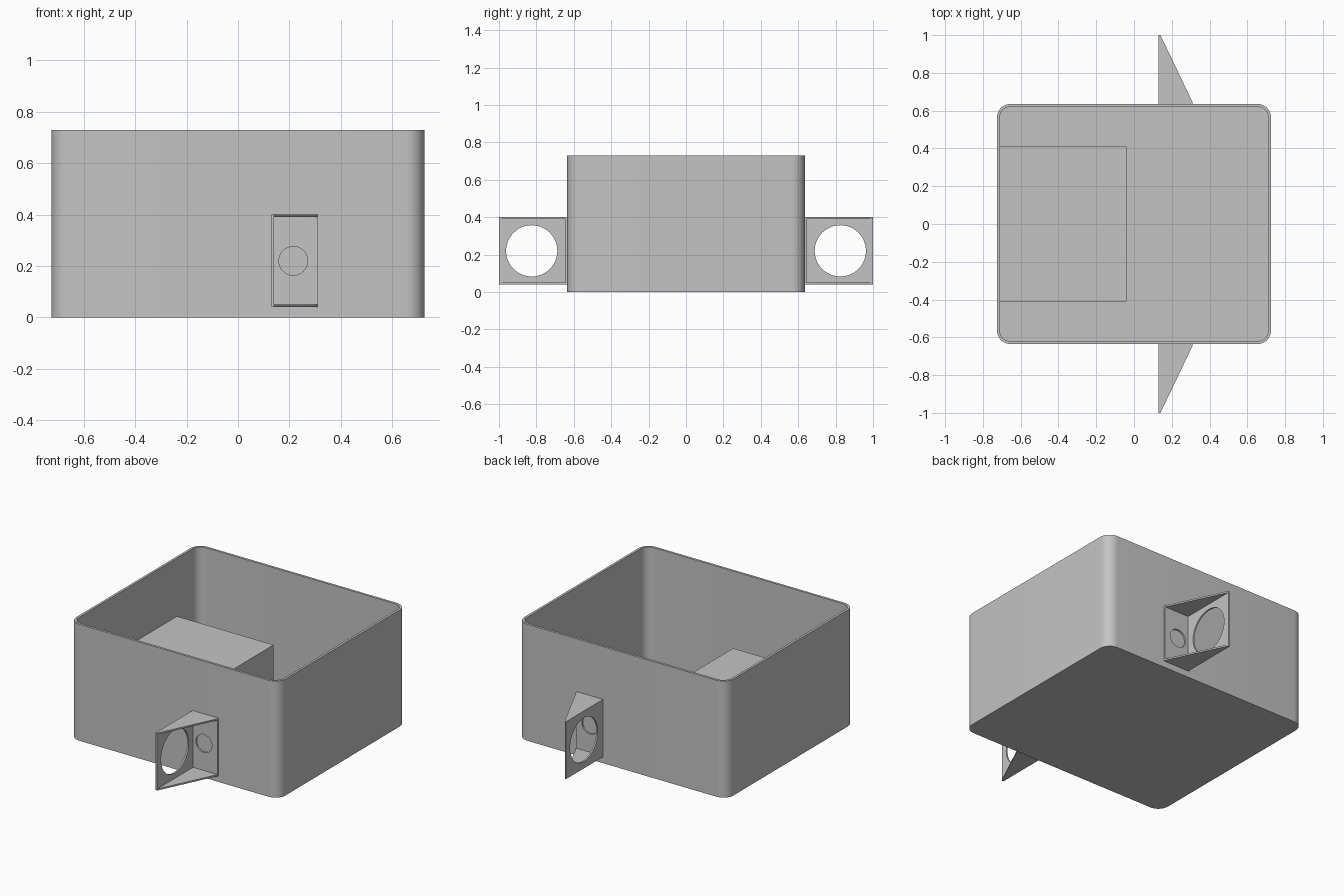
import bpy, bmesh
from math import sin, cos, pi, radians

cube = bpy.data.objects.get("Cube")
if cube:
    bpy.data.objects.remove(cube, do_unlink=True)

WALL, SHEET = 0.015, 0.01

grey = bpy.data.materials.new("plain grey")
grey.use_nodes = True
grey.diffuse_color = (0.55, 0.55, 0.55, 1)
grey.node_tree.nodes["Principled BSDF"].inputs["Base Color"].default_value = grey.diffuse_color


def finish(obj):
    obj.data.materials.clear()
    obj.data.materials.append(grey)
    bpy.ops.object.select_all(action="DESELECT")
    obj.select_set(True)
    bpy.context.view_layer.objects.active = obj
    bpy.ops.object.shade_smooth_by_angle(angle=radians(30))


def rectangle(u0, u1, v0, v1):
    return [(u0, v0), (u1, v0), (u1, v1), (u0, v1)]


def circle(u, v, r, n=48):
    return [(u + r * cos(2 * pi * i / n), v + r * sin(2 * pi * i / n)) for i in range(n)]


def rounded_rectangle(hx, hy, r, n=10):
    pts = []
    for k, (sx, sy) in enumerate([(1, 1), (-1, 1), (-1, -1), (1, -1)]):
        for i in range(n + 1):
            a = (k + i / n) * pi / 2
            pts.append((sx * (hx - r) + r * cos(a), sy * (hy - r) + r * sin(a)))
    return pts


def sheet(name, outlines, w0, w1, place):
    """Extrude flat outlines (inner ones are holes) and map (u, v, w) to space."""
    curve = bpy.data.curves.new(name, "CURVE")
    curve.dimensions, curve.fill_mode = "2D", "BOTH"
    curve.extrude = (w1 - w0) / 2
    for pts in outlines:
        spline = curve.splines.new("POLY")
        spline.points.add(len(pts) - 1)
        for p, (u, v) in zip(spline.points, pts):
            p.co = (u, v, 0, 1)
        spline.use_cyclic_u = True
    obj = bpy.data.objects.new(name, curve)
    bpy.context.collection.objects.link(obj)
    bpy.ops.object.select_all(action="DESELECT")
    obj.select_set(True)
    bpy.context.view_layer.objects.active = obj
    bpy.ops.object.convert(target="MESH")
    obj = bpy.context.view_layer.objects.active
    bm = bmesh.new()
    bm.from_mesh(obj.data)
    for v in bm.verts:
        v.co = place(v.co.x, v.co.y, v.co.z + (w0 + w1) / 2)
    bmesh.ops.remove_doubles(bm, verts=bm.verts, dist=1e-5)
    bmesh.ops.recalc_face_normals(bm, faces=bm.faces)
    bm.to_mesh(obj.data)
    bm.free()
    finish(obj)


# Open tray: raise the footprint, inset the rim, push the floor down
bm = bmesh.new()
base = [bm.verts.new((x, y, 0)) for x, y in rounded_rectangle(0.725, 0.635, 0.07)]
top = bm.faces.new(base)
top = bmesh.ops.extrude_discrete_faces(bm, faces=[top])["faces"][0]
bmesh.ops.translate(bm, verts=top.verts, vec=(0, 0, 0.73))
bm.faces.new(base[::-1])
bmesh.ops.inset_individual(bm, faces=[top], thickness=WALL, use_even_offset=True)
top = bmesh.ops.extrude_discrete_faces(bm, faces=[top])["faces"][0]
bmesh.ops.translate(bm, verts=top.verts, vec=(0, 0, WALL - 0.73))
bmesh.ops.recalc_face_normals(bm, faces=bm.faces)
mesh = bpy.data.meshes.new("tray")
bm.to_mesh(mesh)
bm.free()
tray = bpy.data.objects.new("tray", mesh)
bpy.context.collection.objects.link(tray)
finish(tray)

# Raised block inside the tray
sheet("inner_block", [rectangle(-0.71, -0.04, -0.41, 0.41)], WALL, 0.366,
      lambda u, v, w: (u, v, w))

# Mirrored brackets on the front and back walls
X0, X1, Y0, Y1, Z0, Z1 = 0.13, 0.31, 0.635, 1.0, 0.04, 0.40
ZC = (Z0 + Z1) / 2
for side, s in (("front", -1), ("back", 1)):
    sheet(side + "_bracket_ring_plate",
          [rectangle(Y0, Y1, Z0, Z1), circle(0.825, ZC, 0.137)], X0, X0 + SHEET,
          lambda u, v, w: (w, s * u, v))
    sheet(side + "_bracket_wall_plate",
          [rectangle(X0 + SHEET, X1, Z0 + SHEET, Z1 - SHEET), circle(0.215, ZC, 0.056)],
          Y0, Y0 + SHEET, lambda u, v, w: (u, s * w, v))
    gusset = [(X0 + SHEET, Y0), (X1, Y0), (X1, Y0 + SHEET), (X0 + SHEET, Y1)]
    for level, z in (("lower", Z0), ("upper", Z1 - SHEET)):
        sheet(f"{side}_bracket_{level}_gusset", [gusset], z, z + SHEET,
              lambda u, v, w: (u, s * v, w))
